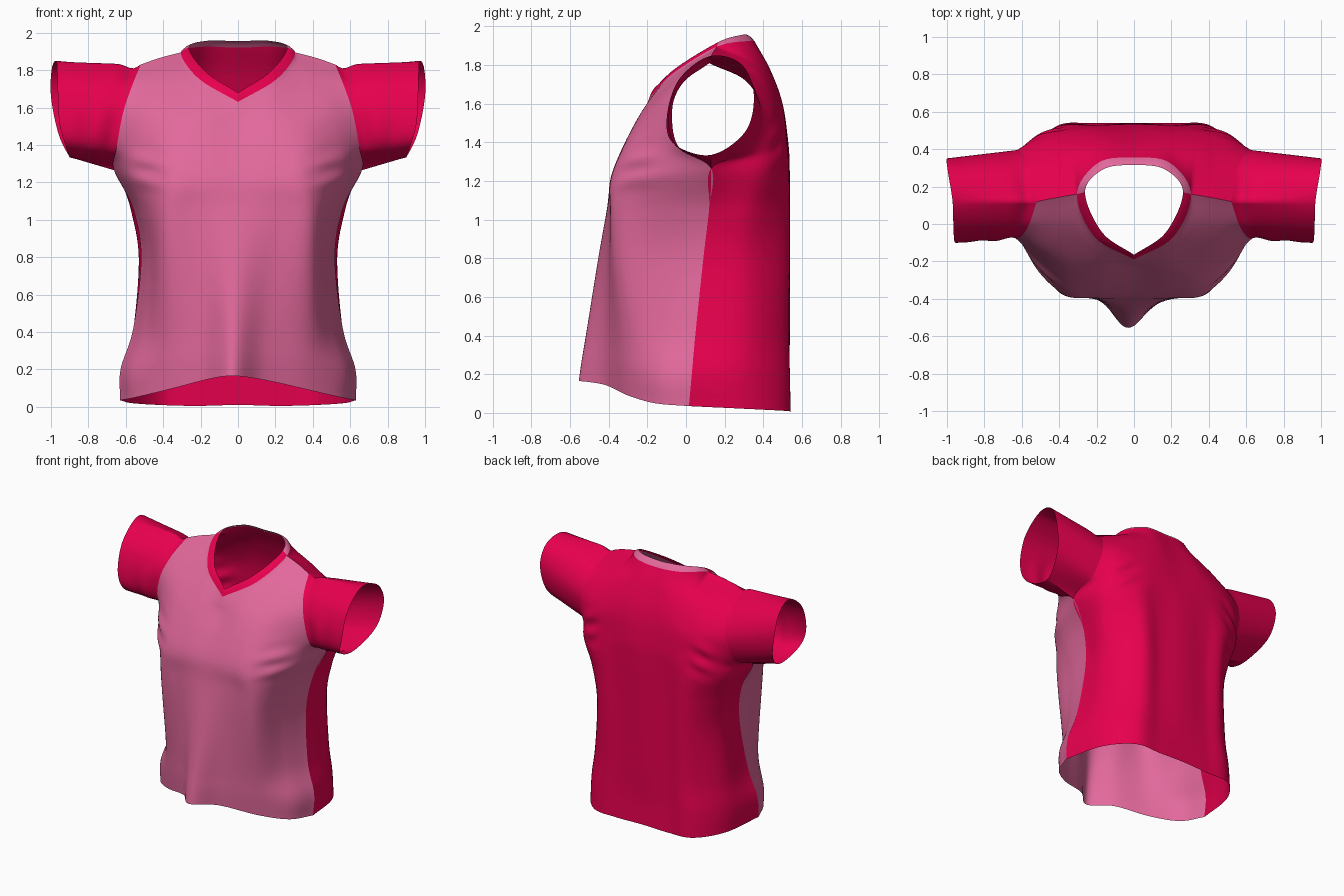
import bpy, math
from mathutils import Vector as V

if "Cube" in bpy.data.objects:
    bpy.data.objects.remove(bpy.data.objects["Cube"])


def material(name, color):
    m = bpy.data.materials.new(name)
    m.diffuse_color = (*color, 1)
    m.use_nodes = True
    m.node_tree.nodes["Principled BSDF"].inputs["Base Color"].default_value = m.diffuse_color
    return m


PINK = material("pink_cloth", (0.76, 0.14, 0.33))
RED = material("red_cloth", (0.80, 0.0, 0.075))


def spline(pts, t, before=None, after=None):
    """Catmull-Rom through pts at t in 0..len-1; before/after are optional phantom points."""
    k = min(int(t), len(pts) - 2)
    f = t - k
    b, c = pts[k], pts[k + 1]
    a = pts[k - 1] if k else (before if before is not None else 2 * b - c)
    d = pts[k + 2] if k + 2 < len(pts) else (after if after is not None else 2 * c - b)
    return 0.5 * (2 * b + (c - a) * f + (2 * a - 5 * b + 4 * c - d) * f * f
                  + (3 * b - a - 3 * c + d) * f ** 3)


def flip_x(p):
    return V((-p.x, p.y, p.z))


def bell(x, width):
    return math.exp(-(x / width) ** 2)


def grid(name, fn, us, vs, mat, flip=False):
    """Cloth sheet from fn(u, v)."""
    verts = [fn(u, v) for v in vs for u in us]
    n, faces = len(us), []
    for j in range(len(vs) - 1):
        for i in range(n - 1):
            q = (j * n + i, j * n + i + 1, (j + 1) * n + i + 1, (j + 1) * n + i)
            faces.append(q[::-1] if flip else q)
    me = bpy.data.meshes.new(name)
    me.from_pydata(verts, [], faces)
    me.materials.append(mat)
    me.polygons.foreach_set("use_smooth", [True] * len(faces))
    bpy.context.collection.objects.link(bpy.data.objects.new(name, me))


def span(a, b, n):
    return [a + (b - a) * i / n for i in range(n + 1)]


# Side seam (hem to underarm), then front and back armhole edges up to the shoulder tip
SEAM = [(.63, .015, .035), (.628, .03, .20), (.56, .05, .42), (.518, .09, .80), (.56, .12, 1.06),
        (.662, .13, 1.265)]
ARM_FRONT = [(.65, -.045, 1.38), (.615, -.075, 1.57), (.565, -.01, 1.72), (.52, .12, 1.83)]
ARM_BACK = [(.655, .33, 1.36), (.62, .395, 1.55), (.56, .31, 1.72), (.52, .12, 1.83)]

# Panel rows from hem to neckline; columns from centre outwards
FRONT = [
    [(0, -.555, .165), (.15, -.42, .145), (.38, -.30, .09), (.55, -.16, .05)],
    [(0, -.54, .27), (.155, -.42, .26), (.38, -.31, .23), (.555, -.15, .20)],
    [(0, -.515, .42), (.16, -.415, .42), (.385, -.315, .42), (.495, -.135, .42)],
    [(0, -.454, .80), (.19, -.405, .80), (.395, -.352, .80), (.475, -.125, .80)],
    [(0, -.41, 1.05), (.22, -.395, 1.05), (.40, -.365, 1.05), (.51, -.145, 1.05)],
    [(0, -.385, 1.22), (.20, -.39, 1.21), (.38, -.365, 1.21), (.56, -.175, 1.24)],
    [(0, -.315, 1.38), (.20, -.325, 1.38), (.37, -.30, 1.38), (.53, -.185, 1.38)],
    [(0, -.235, 1.52), (.17, -.235, 1.55), (.33, -.20, 1.57), (.48, -.145, 1.58)],
    [(0, -.21, 1.58), (.185, -.16, 1.655), (.33, -.02, 1.765), (.45, -.02, 1.74)],
    [(0, -.19, 1.63), (.21, -.07, 1.755), (.305, .16, 1.895), (.42, .14, 1.865)]]
BACK = [
    [(0, .54, .01), (.22, .54, .005), (.42, .52, .01), (.57, .33, .02)],
    [(0, .53, .20), (.21, .535, .20), (.41, .515, .20), (.57, .32, .20)],
    [(0, .53, .42), (.20, .535, .42), (.38, .51, .42), (.54, .32, .42)],
    [(0, .53, .80), (.20, .535, .80), (.37, .515, .80), (.52, .32, .80)],
    [(0, .53, 1.05), (.21, .535, 1.05), (.39, .515, 1.05), (.56, .34, 1.05)],
    [(0, .53, 1.24), (.22, .535, 1.24), (.42, .515, 1.24), (.60, .39, 1.25)],
    [(0, .525, 1.40), (.20, .53, 1.40), (.38, .51, 1.39), (.54, .455, 1.38)],
    [(0, .495, 1.60), (.19, .50, 1.60), (.36, .485, 1.58), (.50, .45, 1.57)],
    [(0, .43, 1.78), (.17, .43, 1.78), (.33, .37, 1.79), (.45, .34, 1.75)],
    [(0, .355, 1.92), (.19, .328, 1.925), (.305, .16, 1.895), (.42, .14, 1.865)]]
TOP, UNDERARM = 9, 5


def wrinkle(p):
    """Soft folds: drape shift at centre front, pulls at the bust, vertical back folds."""
    x, y, z = p
    ax = abs(x)
    if y < 0:
        x -= .035 * bell(x, .22) * max(0, 1 - z / 1.2)
        y += .012 * bell(ax - .50, .09) * bell(z - 1.26, .11) * math.sin(50 * (z - .2 * ax))
    elif y > .3:
        y += .009 * math.exp(-(x / .36) ** 4 - ((z - .8) / .65) ** 4) * math.cos(15 * x)
        y += .010 * bell(ax - .48, .08) * bell(z - 1.38, .12) * math.sin(45 * (z + .5 * ax))
    return V((x, y, z))


def panel(rows, arm, other_rows, sharp_centre):
    cols = [[V(r[c]) for r in rows] for c in range(4)] + [[V(p) for p in SEAM + arm]]
    beyond = V(other_rows[-1][1])

    def fn(u, v):
        t = abs(u) * 4
        pts = [spline(c, v) for c in cols]
        smooth = spline(pts, t, flip_x(pts[1]))
        # corner where the neckline meets the shoulder seam
        first = None if sharp_centre else flip_x(pts[1])
        corner = spline(pts[:3], t, first, beyond) if t <= 2 else spline(pts[2:], t - 2)
        p = smooth.lerp(corner, max(0, (v - TOP + 1.5) / 1.5) ** 2)
        return wrinkle(p if u >= 0 else flip_x(p))
    return fn


front = panel(FRONT, ARM_FRONT, BACK, True)
back = panel(BACK, ARM_BACK, FRONT, False)
US, VS = span(-1, 1, 72), span(0, TOP, 90)
grid("front_panel", front, US, VS, PINK)
grid("back_panel", back, US, VS, RED, flip=True)


# Neck bands: strips from the panel neckline to the inner neck opening
IN_FRONT = [V(p) for p in [(0, -.165, 1.68), (.17, -.045, 1.79), (.262, .17, 1.92)]]
IN_BACK = [V(p) for p in [(0, .315, 1.955), (.165, .292, 1.957), (.262, .17, 1.92)]]


def band(panel_fn, pts, before, after):
    def fn(u, v):
        p = spline(pts, abs(u) * 4, before, after)
        q = panel_fn(u, TOP).lerp(p if u >= 0 else flip_x(p), v)
        q.z += .005 * math.sin(math.pi * v)
        return q
    return fn


NU, NV = span(-.5, .5, 48), span(0, 1, 4)
grid("front_neck_band", band(front, IN_FRONT, None, IN_BACK[1]), NU, NV, RED)
grid("back_neck_band", band(back, IN_BACK, flip_x(IN_BACK[1]), IN_FRONT[1]), NU, NV, PINK, flip=True)

# Sleeves: loft from the armhole to the cuff (bottom, front, top, back, bottom)
CUFF = [V(p) for p in [(.90, .13, 1.335), (.92, -.06, 1.39), (.955, -.10, 1.52), (.965, -.04, 1.72),
                       (.97, .12, 1.845), (.995, .28, 1.81), (1.0, .35, 1.66), (.96, .31, 1.46)]]


def cuff(t):
    n = len(CUFF)
    return spline([CUFF[(i - 1) % n] for i in range(n + 3)], t + 1)


def sleeve(side):
    def fn(t, s):
        a = front(1, UNDERARM + t) if t <= 4 else back(1, UNDERARM + 8 - t)
        p = a.lerp(cuff(t), s)
        # small dip beside the shoulder seam, gathers near the underarm
        p.z -= .022 * bell(s - .1, .1) * min(1, s * 20) * bell(t - 4, 1)
        p.y += .010 * bell(t - 1.5, .8) * math.sin(s * math.pi * 4) * (1 - s)
        return V((p.x * side, p.y, p.z))
    return fn


for name, side in (("right_sleeve", 1), ("left_sleeve", -1)):
    grid(name, sleeve(side), span(0, 8, 80), span(0, 1, 24), RED, flip=side > 0)
